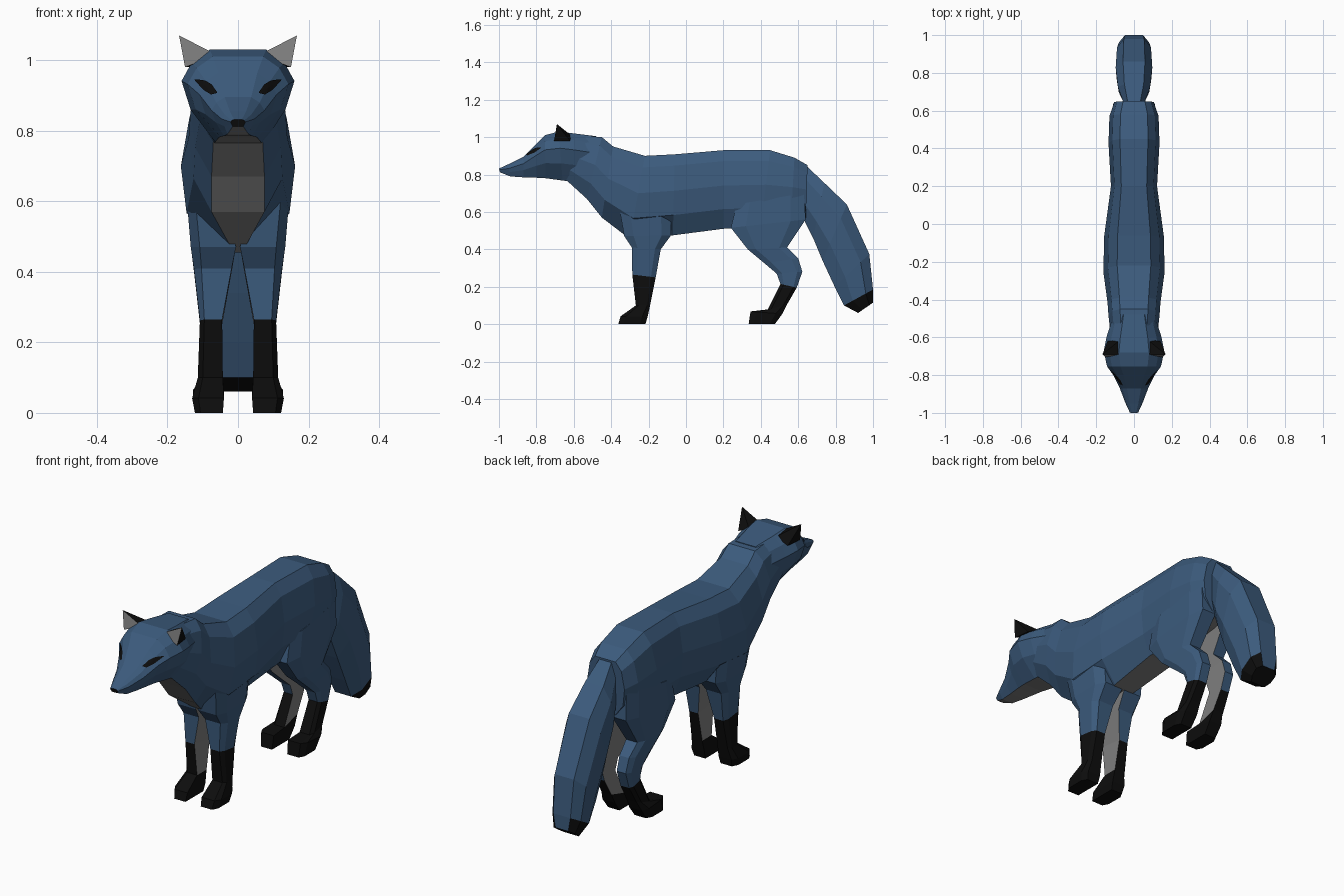
import bpy, bmesh
from mathutils import Vector
from mathutils.bvhtree import BVHTree

if "Cube" in bpy.data.objects:
    bpy.data.objects.remove(bpy.data.objects["Cube"])


def material(name, rgb):
    m = bpy.data.materials.new(name)
    m.diffuse_color = (*rgb, 1)
    m.use_nodes = True
    m.node_tree.nodes["Principled BSDF"].inputs["Base Color"].default_value = m.diffuse_color
    return m


MATS = [material("blue_fur", (0.045, 0.105, 0.205)),
        material("grey_fur", (0.21, 0.21, 0.21)),
        material("black_fur", (0.004, 0.004, 0.004))]
BLUE, GREY, BLACK = 0, 1, 2


def build(name, verts, faces, rule):
    """Flat-shaded mesh; rule(centre, normal) picks each face's material."""
    bm = bmesh.new()
    vs = [bm.verts.new(v) for v in verts]
    for f in faces:
        bm.faces.new([vs[i] for i in f])
    bmesh.ops.recalc_face_normals(bm, faces=bm.faces)
    bm.normal_update()
    for f in bm.faces:
        f.material_index = rule(f.calc_center_median(), f.normal)
    me = bpy.data.meshes.new(name)
    bm.to_mesh(me)
    bm.free()
    for m in MATS:
        me.materials.append(m)
    ob = bpy.data.objects.new(name, me)
    bpy.context.collection.objects.link(ob)
    return ob


def loft(name, rings, rule):
    n = len(rings[0])
    verts = [p for r in rings for p in r]
    faces = [(i * n + j, i * n + (j + 1) % n, (i + 1) * n + (j + 1) % n, (i + 1) * n + j)
             for i in range(len(rings) - 1) for j in range(n)]
    faces += [tuple(range(n)), tuple(range(len(verts) - n, len(verts)))]
    return build(name, verts, faces, rule)


def section(top, bot, w, wb, shape):
    """Symmetric ring between a top and a bottom (y, z) point."""
    half = []
    for t, f in shape + [(1, wb / w)]:
        half.append((w * f, top[0] + (bot[0] - top[0]) * t, top[1] + (bot[1] - top[1]) * t))
    return half + [(-x, y, z) for x, y, z in reversed(half)]


# Body: top point, bottom point, half width, underside half width
body = [((-.60, 1.01), (-.64, .77), .12, .07), ((-.45, 1.0), (-.53, .67), .135, .075),
        ((-.39, .95), (-.45, .57), .14, .075), ((-.22, .90), (-.30, .455), .162, .012),
        ((-.06, .908), (-.07, .475), .158, .06), ((.20, .93), (.20, .51), .122, .07),
        ((.45, .93), (.40, .52), .135, .06), ((.58, .89), (.56, .54), .13, .05),
        ((.65, .85), (.64, .56), .105, .04)]
loft("body", [section(*s, [(0, .55), (.14, .85), (.45, 1), (.75, .9)]) for s in body],
     lambda c, n: GREY if abs(c.x) < .001 and n.z < -.3 else BLUE)

# Head, from nose to nape
head = [((-1.0, .832), (-.995, .812), .022, .015), ((-.95, .855), (-.94, .79), .046, .03),
        ((-.87, .895), (-.87, .785), .075, .04), ((-.80, .965), (-.80, .783), .11, .05),
        ((-.755, 1.01), (-.75, .78), .143, .055), ((-.68, 1.03), (-.66, .768), .16, .065),
        ((-.60, 1.02), (-.59, .76), .145, .07), ((-.48, 1.005), (-.50, .74), .11, .06)]


def head_rule(c, n):
    if c.y < -.99:
        return BLACK
    return GREY if abs(c.x) < .001 and n.z < -.7 else BLUE


head_ob = loft("head", [section(*s, [(0, .5), (.14, .82), (.34, 1), (.65, .84)])
                        for s in head], head_rule)

# Tail
tail = [((.645, .845), (.635, .55), .055, .03), ((.74, .755), (.68, .46), .085, .045),
        ((.86, .64), (.73, .34), .097, .05), ((.98, .375), (.795, .2), .09, .05),
        ((1.0, .185), (.845, .10), .08, .045), ((1.0, .115), (.92, .06), .06, .04)]
loft("tail", [section(*s, [(0, .6), (.25, 1), (.7, .95)]) for s in tail],
     lambda c, n: BLACK if c.z < .15 and c.y > .87 else BLUE)

# Legs: front point, back point, inner x, outer x
front_leg = [((-.36, .64), (-.08, .64), .03, .148), ((-.33, .47), (-.08, .475), .006, .134),
             ((-.29, .41), (-.135, .40), .018, .125), ((-.287, .265), (-.162, .25), .045, .108),
             ((-.268, .10), (-.192, .10), .043, .114), ((-.35, .042), (-.205, .04), .04, .13),
             ((-.362, 0), (-.217, 0), .043, .122)]
hind_leg = [((.27, .64), (.63, .70), .03, .125), ((.24, .515), (.64, .56), .03, .128),
            ((.33, .40), (.54, .41), .04, .12), ((.42, .325), (.60, .352), .045, .112),
            ((.485, .27), (.622, .28), .045, .108), ((.505, .215), (.592, .195), .045, .106),
            ((.435, .075), (.54, .105), .043, .112), ((.345, .068), (.515, .055), .04, .128),
            ((.335, 0), (.475, 0), .043, .122)]


def leg_section(f, b, x0, x1, s):
    def at(x, t):
        return (s * x, f[0] + (b[0] - f[0]) * t, f[1] + (b[1] - f[1]) * t)
    xm = x1 - (x1 - x0) * .2
    return [at(x0, 0), at(x0, 1), at(xm, 1), at(x1, .8), at(x1, .2), at(xm, 0)]


for s, side in ((-1, "left"), (1, "right")):
    for name, data, sock in (("front_leg", front_leg, .255), ("hind_leg", hind_leg, .2)):
        def leg_rule(c, n):
            if n.x * s < -.7 and c.z > .1:
                return GREY
            return BLACK if c.z < sock else BLUE
        loft(f"{side}_{name}", [leg_section(*r, s) for r in data], leg_rule)

    # Ear: grey front, black back
    ear = [(.06, -.69, 1.015), (.15, -.705, .98), (.14, -.62, .98), (.075, -.615, 1.01),
           (.167, -.69, 1.07)]
    build(f"{side}_ear", [(s * x, y, z) for x, y, z in ear],
          [(0, 1, 4), (1, 2, 4), (2, 3, 4), (3, 0, 4), (0, 1, 2, 3)],
          lambda c, n: GREY if n.y < -.5 else BLACK)

    # Eye: thin slanted plate laid on the face
    bvh = BVHTree.FromPolygons([v.co for v in head_ob.data.vertices],
                               [p.vertices for p in head_ob.data.polygons])
    verts, faces, N = [], [], 8
    for i in range(N + 1):
        u = i / N
        bulge = .013 * min(1, 4 * u, 2.5 * (1 - u)) + .001
        for k in (1, 0, -1):
            x, z = .057 + .063 * u, .905 + .038 * u + k * bulge
            hit = bvh.ray_cast(Vector((s * x, -2, z)), Vector((0, 1, 0)))
            if hit[0] is None:
                hit = bvh.find_nearest(Vector((s * x, -.8, z)))
            n = hit[1] if hit[1].y < 0 else -hit[1]
            verts.append(hit[0] + n * .005)
    for i in range(N):
        for k in range(2):
            a = i * 3 + k
            faces.append((a, a + 1, a + 4, a + 3) if s < 0 else (a, a + 3, a + 4, a + 1))
    build(f"{side}_eye", verts, faces, lambda c, n: BLACK)
